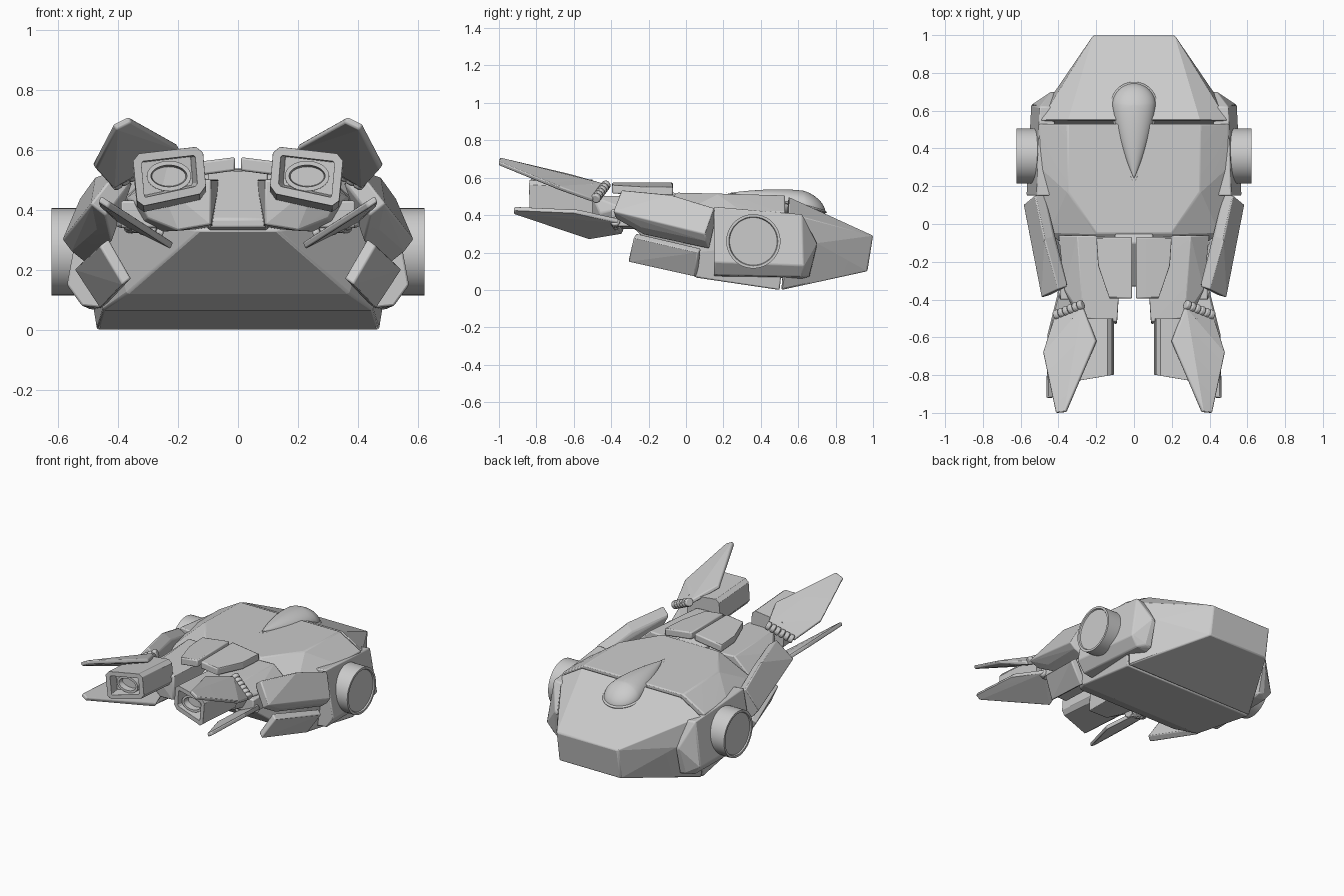
import bpy, bmesh, math
from mathutils import Vector, Matrix

if "Cube" in bpy.data.objects:
    bpy.data.objects.remove(bpy.data.objects["Cube"], do_unlink=True)

GREY = (0.6, 0.6, 0.6, 1)
grey = bpy.data.materials.new("light_grey")
grey.use_nodes = True
grey.diffuse_color = GREY
grey.node_tree.nodes["Principled BSDF"].inputs["Base Color"].default_value = GREY


def finish(name, bm, bevel=0.007, mirror=True):
    """Turn a bmesh into a bevelled, mirrored object; round parts are smooth."""
    bmesh.ops.recalc_face_normals(bm, faces=bm.faces)
    mesh = bpy.data.meshes.new(name)
    bm.to_mesh(mesh)
    bm.free()
    mesh.materials.append(grey)
    ob = bpy.data.objects.new(name, mesh)
    bpy.context.collection.objects.link(ob)
    bpy.ops.object.select_all(action="DESELECT")
    ob.select_set(True)
    bpy.context.view_layer.objects.active = ob
    bpy.ops.object.shade_smooth_by_angle(angle=math.radians(5 if bevel else 30))
    if bevel:
        mod = ob.modifiers.new("edge_bevel", "BEVEL")
        mod.width, mod.segments = bevel, 2
        mod.limit_method, mod.angle_limit = "ANGLE", math.radians(28)
    if mirror:
        ob.modifiers.new("mirror", "MIRROR")
    return ob


def faceted(points):
    """Closed faceted solid around a few corner points."""
    bm = bmesh.new()
    for p in points:
        bm.verts.new(p)
    res = bmesh.ops.convex_hull(bm, input=bm.verts)
    loose = {v for v in res["geom_interior"] + res["geom_unused"]
             if isinstance(v, bmesh.types.BMVert)}
    bmesh.ops.delete(bm, geom=list(loose), context="VERTS")
    bmesh.ops.dissolve_limit(bm, angle_limit=math.radians(2),
                             verts=bm.verts, edges=bm.edges)
    return bm


def both(points):
    return points + [(-x, y, z) for x, y, z in points]


def shifted(points, offset):
    return points + [tuple(Vector(p) + Vector(offset)) for p in points]


def recess(bm, direction, rim, depth):
    """Sink the face that looks most along a direction."""
    bm.normal_update()
    face = max(bm.faces, key=lambda f: f.normal.dot(Vector(direction)))
    bmesh.ops.inset_region(bm, faces=[face], thickness=rim)
    bmesh.ops.inset_region(bm, faces=[face], thickness=0.004, depth=-depth)


def cylinder(a, b, r, squash=1, sides=40):
    a, b = Vector(a), Vector(b)
    bm = bmesh.new()
    turn = (b - a).to_track_quat("Z", "Y").to_matrix().to_4x4()
    bmesh.ops.create_cone(bm, cap_ends=True, segments=sides, radius1=r,
                          radius2=r, depth=(b - a).length)
    bmesh.ops.transform(bm, verts=bm.verts, matrix=Matrix.Translation(
        (a + b) / 2) @ Matrix.Diagonal((1, 1, squash, 1)) @ turn)
    return bm


def plate(name, corners, thick):
    """Thin blade from an outline, thickened along its normal."""
    pts = [Vector(c) for c in corners]
    n = (pts[1] - pts[0]).cross(pts[-1] - pts[0]).normalized() * thick / 2
    finish(name, faceted([p + n for p in pts] + [p - n for p in pts]), 0.006)


# Main shell, front and rear halves split by a seam
finish("front_hull", faceted(both([
    (.2, -.05, .52), (.455, -.05, .4), (.35, .17, .515), (.5, .3, .42),
    (.35, .53, .505), (.5, .53, .42), (.51, .53, .25), (.47, .5, 0),
    (.45, .06, .065), (.47, .05, .2), (.37, -.06, .12), (.13, -.28, .33),
    (.13, -.24, .36)])), mirror=False)
finish("rear_hull", faceted(both([
    (.35, .548, .497), (.495, .548, .41), (.505, .55, .25), (.47, .51, 0),
    (.42, .7, .25), (.215, 1, .29), (.215, .97, .1)])), mirror=False)
finish("nose", faceted(both([
    (.1, -.33, .34), (.1, -.33, .37), (.1, -.1, .53), (.1, 0, .5),
    (.1, 0, .3)])), mirror=False)

# Teardrop canopy with a thin rim
for name, grow, height in (("canopy", 1, .08), ("canopy_rim", 1.07, .02)):
    bm = bmesh.new()
    bmesh.ops.create_uvsphere(bm, u_segments=48, v_segments=32, radius=1)
    for v in bm.verts:
        x, y, z = v.co
        t = max(0, min(1, -y))
        taper = (1 - t ** 1.5) / math.sqrt(max(1e-6, 1 - t * t))
        base = .45 + (.07 * t if y < 0 else -.035 * y)
        v.co = (x * taper * .115 * grow,
                .63 + y * grow * (.39 if y < 0 else .115),
                base + z * taper * height)
    finish(name, bm, bevel=0, mirror=False)

# Side panels and round discs
panel = [(.515, .15, .445), (.57, .15, .15), (.52, .15, .08),
         (.5, .62, .405), (.545, .63, .13), (.5, .62, .07),
         (.44, .7, .25), (.46, .66, .08)]
finish("side_panel", faceted(panel + [(.42, y, z - .01) for x, y, z in panel]))
disc = cylinder((.48, .36, .26), (.622, .36, .26), .145, sides=48)
recess(disc, (1, 0, 0), .014, .008)
finish("side_disc", disc, bevel=0)

# Slanted shoulder plates, upper and lower
finish("upper_shoulder", faceted(shifted([
    (.4, -.345, .535), (.49, -.39, .42), (.47, -.24, .335), (.585, .1, .3),
    (.555, .11, .26), (.525, .15, .44), (.475, -.08, .51)],
    (-.05, .015, -.04))))
finish("lower_shoulder", faceted(shifted([
    (.46, -.28, .28), (.385, -.31, .15), (.46, .05, .07),
    (.545, .065, .2)], (-.03, .015, .022))))

# Arms and the two plates over the nose
finish("arm", faceted([
    (.06, -.06, .5), (.3, -.06, .51), (.4, -.06, .42), (.38, -.06, .32),
    (.08, -.06, .34), (.09, -.52, .5), (.27, -.5, .5), (.37, -.35, .44),
    (.32, -.46, .41), (.3, -.46, .37), (.2, -.5, .33), (.09, -.53, .35)]))
finish("arm_joint", faceted([
    (x, y, z) for x in (.24, .39) for y in (-.4, -.2) for z in (.34, .43)]))
finish("nose_plate", faceted(shifted([
    (.01, -.07, .575), (.2, -.07, .55), (.19, -.22, .55), (.13, -.395, .56),
    (.01, -.395, .575)], (0, 0, -.045))))

# Gun housings with chamfered corners and a sunken barrel
corners = [Vector(c) for c in ((.352, .585), (.118, .612),
                               (.105, .457), (.335, .408))]
section = []
for i, c in enumerate(corners):
    for other in (corners[i - 1], corners[(i + 1) % 4]):
        section.append(c + (other - c).normalized() * .022)
housing = faceted([(x, -.8 - .17 * (x - .12), z) for x, z in section] +
                  [(x, -.5, z - .02) for x, z in section])
recess(housing, (0, -1, 0), .03, .07)
finish("gun_housing", housing)
barrel = cylinder((.23, -.68, .51), (.23, -.79, .513), .074, squash=.68)
recess(barrel, (0, -1, 0), .014, .04)
finish("gun_barrel", barrel, bevel=0)

# Blades above and below each gun
plate("upper_blade", [(.27, -.44, .56), (.2, -.62, .61), (.36, -.995, .7),
                      (.41, -1, .675), (.478, -.68, .545),
                      (.42, -.5, .48)], .022)
plate("lower_blade", [(.4, -.36, .37), (.455, -.58, .42), (.46, -.92, .435),
                      (.43, -.92, .415), (.22, -.52, .28),
                      (.27, -.34, .31)], .022)

# Ribbed hinges at the blade roots
RIBS = 6
hinges = (("upper_hinge", (.27, -.425, .565), (.42, -.485, .485)),
          ("lower_hinge", (.25, -.36, .32), (.4, -.38, .37)))
for name, start, end in hinges:
    start, end = Vector(start), Vector(end)
    for i in range(RIBS):
        a = start.lerp(end, (i + .04) / RIBS)
        b = start.lerp(end, (i + .96) / RIBS)
        finish(f"{name}_rib_{i + 1}", cylinder(a, b, .026, sides=16), 0.007)
